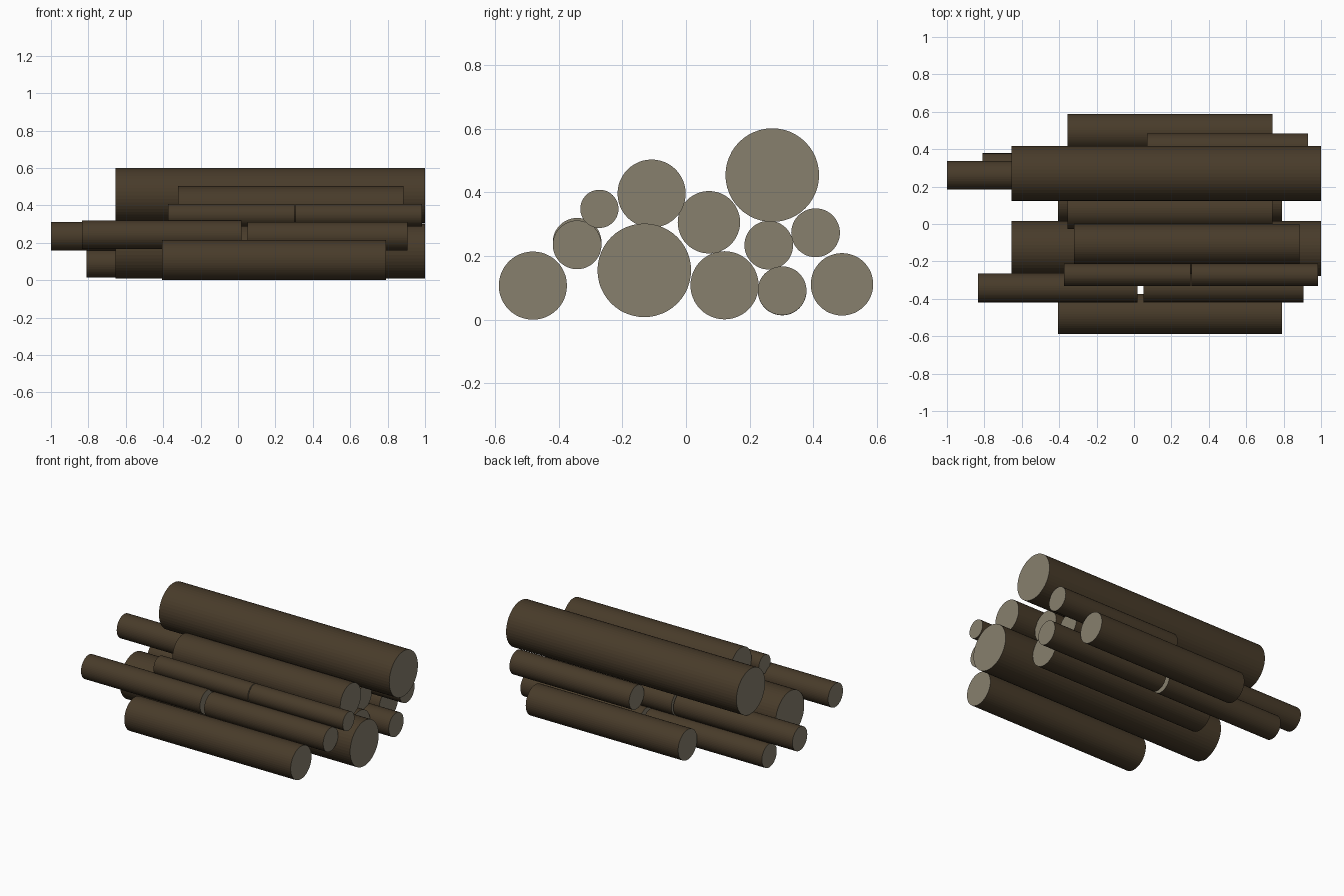
import bpy
import bmesh
from mathutils import Matrix
from math import pi

if "Cube" in bpy.data.objects:
    bpy.data.objects.remove(bpy.data.objects["Cube"])

SIDES = 48


def material(name, rgb):
    m = bpy.data.materials.new(name)
    m.diffuse_color = (*rgb, 1)
    m.use_nodes = True
    m.node_tree.nodes["Principled BSDF"].inputs["Base Color"].default_value = m.diffuse_color
    return m


bark = material("bark", (0.065, 0.044, 0.023))
cut_wood = material("cut_wood", (0.245, 0.215, 0.155))


def log(name, x0, x1, y, z, r):
    """Straight log along x: bark on the sides, pale wood on the sawn ends."""
    bm = bmesh.new()
    place = Matrix.Translation(((x0 + x1) / 2, y, z)) @ Matrix.Rotation(pi / 2, 4, 'Y')
    bmesh.ops.create_cone(bm, cap_ends=True, segments=SIDES, radius1=r, radius2=r,
                          depth=x1 - x0, matrix=place)
    bm.normal_update()
    for f in bm.faces:
        f.material_index = 1 if abs(f.normal.x) > 0.9 else 0
    mesh = bpy.data.meshes.new(name)
    bm.to_mesh(mesh)
    bm.free()
    mesh.materials.append(bark)
    mesh.materials.append(cut_wood)
    bpy.context.collection.objects.link(bpy.data.objects.new(name, mesh))


# Log sizes: radius
HUGE, LARGE, MEDIUM, SMALL, THIN = 0.147, 0.107, 0.098, 0.0765, 0.06

# Bottom layer
log("bottom_log_front", -0.405, 0.79, -0.481, 0.107, LARGE)
log("bottom_log_huge", -0.655, 1.0, -0.131, 0.155, HUGE)
log("bottom_log_middle", -0.405, 0.79, 0.121, 0.108, LARGE)
log("bottom_log_small_left", -0.81, 0.045, 0.302, 0.09, SMALL)
log("bottom_log_small_right", 0.07, 0.925, 0.302, 0.091, SMALL)
log("bottom_log_back", -0.355, 0.74, 0.49, 0.111, MEDIUM)

# Middle layer
log("middle_log_front_left", -0.835, 0.02, -0.342, 0.243, SMALL)
log("middle_log_front_right", 0.05, 0.905, -0.342, 0.235, SMALL)
log("middle_log_centre", -0.355, 0.74, 0.072, 0.306, MEDIUM)
log("middle_log_inner_left", -1.0, -0.145, 0.26, 0.234, SMALL)
log("middle_log_inner_right", -0.13, 0.725, 0.26, 0.234, SMALL)
log("middle_log_back", 0.07, 0.93, 0.407, 0.273, SMALL)

# Top layer
log("top_log_thin_left", -0.375, 0.303, -0.272, 0.348, THIN)
log("top_log_thin_right", 0.308, 0.985, -0.272, 0.348, THIN)
log("top_log_large", -0.32, 0.885, -0.108, 0.396, LARGE)
log("top_log_huge", -0.655, 1.0, 0.271, 0.454, HUGE)
